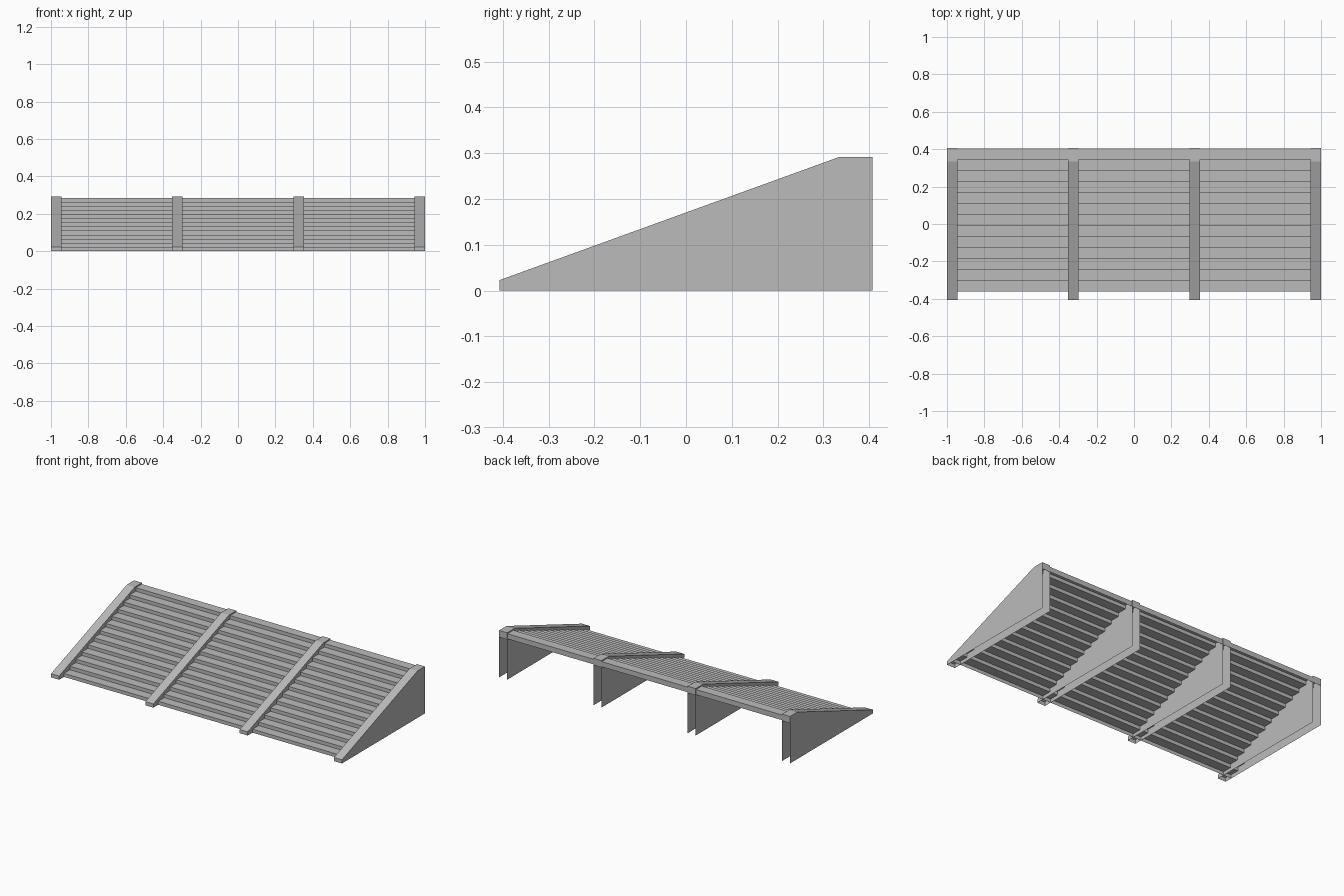
import bpy

cube = bpy.data.objects.get("Cube")
if cube:
    bpy.data.objects.remove(cube, do_unlink=True)

grey = bpy.data.materials.new("plain_grey")
grey.use_nodes = True
colour = (0.5, 0.5, 0.5, 1)
grey.diffuse_color = colour
grey.node_tree.nodes["Principled BSDF"].inputs["Base Color"].default_value = colour


def sheet(name, profile, x0, x1, walls=None):
    """Sweep an open (y, z) profile along x; walls closes both ends with an outline."""
    n = len(profile)
    verts = [(x, y, z) for x in (x0, x1) for y, z in profile]
    faces = [(i, n + i, n + i + 1, i + 1) for i in range(n - 1)]
    if walls:
        for x in (x0, x1):
            start = len(verts)
            verts += [(x, y, z) for y, z in walls]
            loop = list(range(start, start + len(walls)))
            faces.append(loop if x == x0 else loop[::-1])
    mesh = bpy.data.meshes.new(name)
    mesh.from_pydata(verts, [], faces)
    mesh.materials.append(grey)
    obj = bpy.data.objects.new(name, mesh)
    bpy.context.collection.objects.link(obj)
    return obj


# Folded stair surface, open underneath, with a short lip at the back
STEPS, FRONT, BACK = 13, -0.36, 0.404
RUN, RISE = 0.0588, 0.0219
stairs = [(FRONT, 0)]
for i in range(STEPS):
    y, z = FRONT + i * RUN, (i + 1) * RISE
    stairs += [(y, z), (min(y + RUN, BACK), z)]
stairs[-1] = (BACK, STEPS * RISE)
stairs.append((BACK, 0.253))
sheet("stair_steps", stairs, -0.998, 0.998)

# Four hollow stringers: capped front, slope, top and back lip, open below and behind
cap = [(-0.407, 0), (-0.407, 0.023), (0.335, 0.292), (0.407, 0.292), (0.407, 0.25)]
outline = cap[:-1] + [(0.407, 0)]
WIDTH = 0.055
for i in range(4):
    centre = (2 - WIDTH) * (i / 3 - 0.5)
    sheet(f"stringer_{i + 1}", cap, centre - WIDTH / 2, centre + WIDTH / 2, outline)
